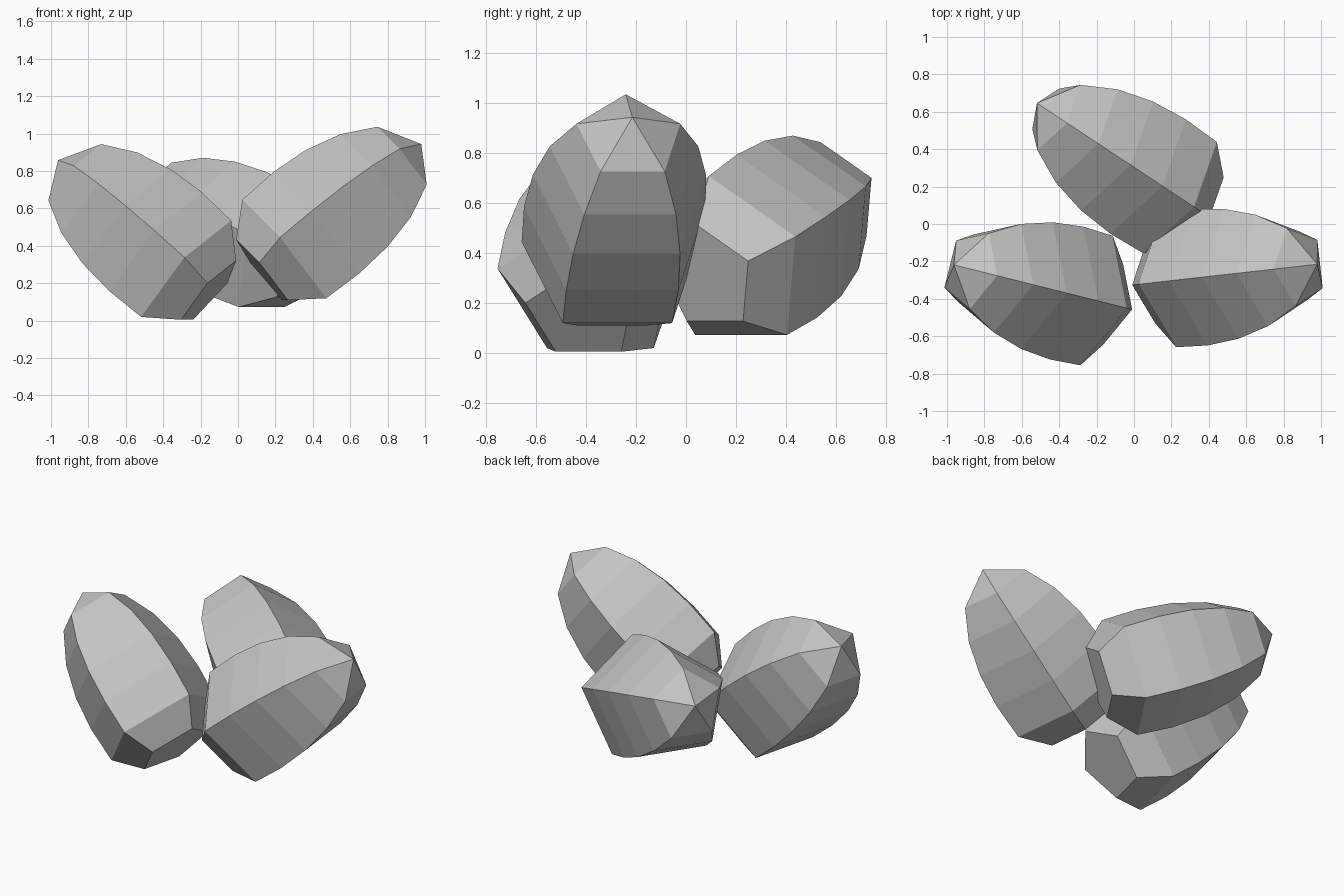
import bpy
import bmesh
from math import cos, sin, tau
from mathutils import Vector

cube = bpy.data.objects.get("Cube")
if cube:
    bpy.data.objects.remove(cube, do_unlink=True)

# Single plain grey
grey = bpy.data.materials.new("plain_grey")
grey.use_nodes = True
colour = (0.55, 0.55, 0.55, 1)
grey.diffuse_color = colour
grey.node_tree.nodes["Principled BSDF"].inputs["Base Color"].default_value = colour

SIDES = 5
# (distance along the axis, radius) from the blunt base to the last ring
PROFILE = [(-0.16, 0.23), (0, 0.375), (0.22, 0.385),
           (0.43, 0.367), (0.63, 0.315), (0.81, 0.22)]
TIP = 0.935


def make_pod(name, start, end):
    """Five-sided pod with a flat base and a pointed tip, one ridge on top."""
    start, end = Vector(start), Vector(end)
    axis = (end - start).normalized()
    side = axis.cross(Vector((0, 0, 1))).normalized()
    up = side.cross(axis)
    bm = bmesh.new()
    rings = []
    for dist, radius in PROFILE:
        ring = []
        for i in range(SIDES):
            a = tau * i / SIDES
            offset = (up * cos(a) + side * sin(a)) * radius
            ring.append(bm.verts.new(start + axis * dist + offset))
        rings.append(ring)
    tip = bm.verts.new(start + axis * TIP)
    bm.faces.new(rings[0])
    for i in range(SIDES):
        j = (i + 1) % SIDES
        for low, high in zip(rings, rings[1:]):
            bm.faces.new((low[i], low[j], high[j], high[i]))
        bm.faces.new((rings[-1][i], rings[-1][j], tip))
    bmesh.ops.recalc_face_normals(bm, faces=bm.faces)
    mesh = bpy.data.meshes.new(name)
    bm.to_mesh(mesh)
    bm.free()
    mesh.materials.append(grey)
    obj = bpy.data.objects.new(name, mesh)
    bpy.context.collection.objects.link(obj)


# Three pods spreading from the middle
make_pod("left_pod", (0.258, -0.296, 0.355), (0.884, -0.226, 0.866))
make_pod("right_pod", (-0.273, -0.391, 0.25), (-0.857, -0.245, 0.765))
make_pod("back_pod", (0.213, 0.163, 0.357), (-0.438, 0.593, 0.645))
